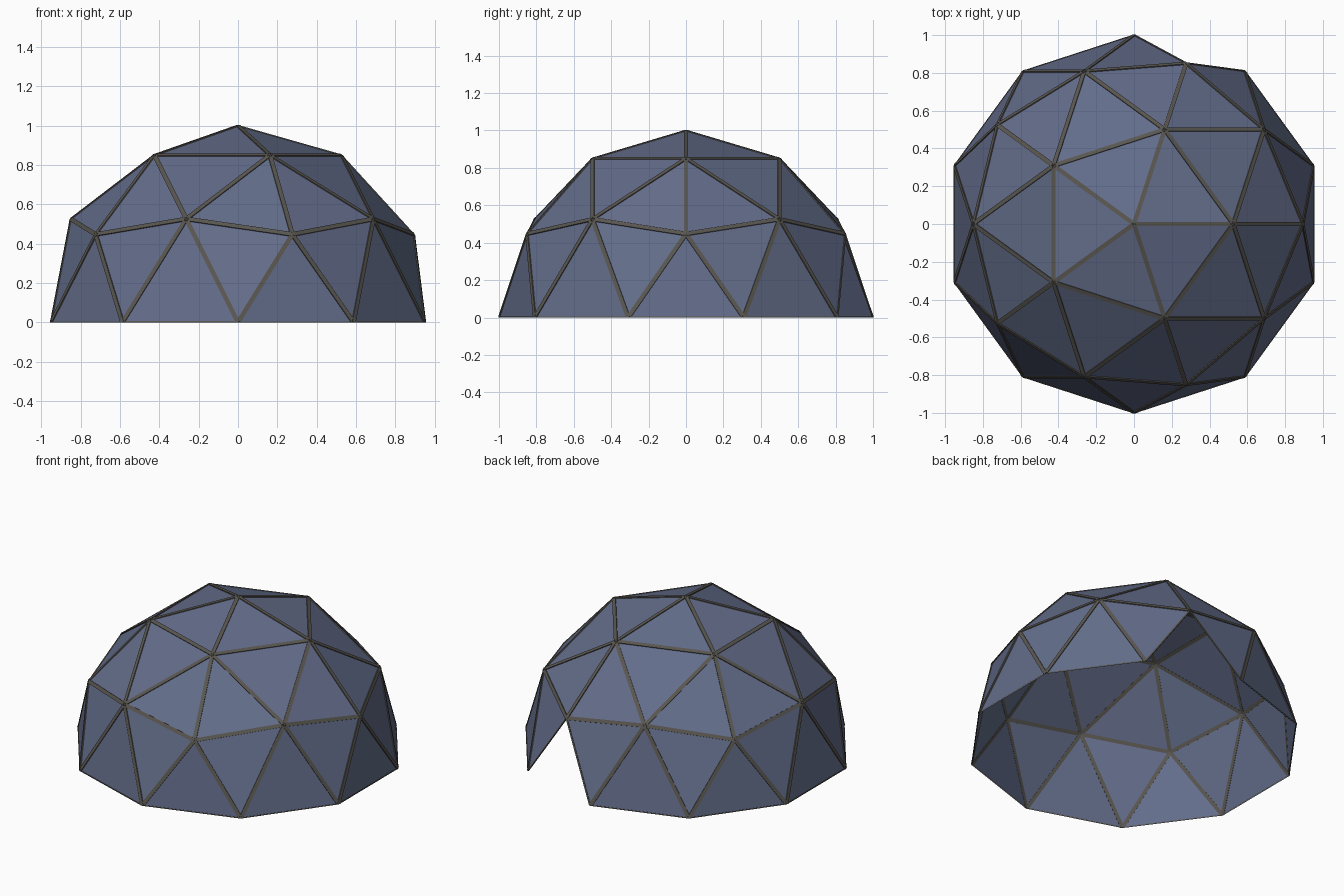
import bpy
import bmesh
from mathutils import Matrix, Vector

old = bpy.data.objects.get("Cube")
if old:
    bpy.data.objects.remove(old, do_unlink=True)


def make_material(name, rgb):
    mat = bpy.data.materials.new(name)
    mat.use_nodes = True
    colour = (*rgb, 1.0)
    mat.diffuse_color = colour
    bsdf = mat.node_tree.nodes["Principled BSDF"]
    bsdf.inputs["Base Color"].default_value = colour
    bsdf.inputs["Roughness"].default_value = 0.8
    return mat


def make_object(name, bm, mat):
    mesh = bpy.data.meshes.new(name)
    bm.to_mesh(mesh)
    bm.free()
    mesh.materials.append(mat)
    obj = bpy.data.objects.new(name, mesh)
    bpy.context.collection.objects.link(obj)
    return obj


panel_blue = make_material("slate_blue", (0.125, 0.153, 0.255))
strut_brown = make_material("grey_brown", (0.10, 0.093, 0.08))

# Dome panels: upper half of a geodesic sphere
dome = bmesh.new()
bmesh.ops.create_icosphere(dome, subdivisions=2, radius=1.0)
below = [v for v in dome.verts if v.co.z < -0.01]
bmesh.ops.delete(dome, geom=below, context='VERTS')

# Doorway: one triangular panel left out at the back
doorway = Vector((0.29, 0.89, 0.15))
door = min(dome.faces, key=lambda f: (f.calc_center_median() - doorway).length)
bmesh.ops.delete(dome, geom=[door], context='FACES')
dome.normal_update()

# Struts: flat battens along every seam, slimmer on the open borders
struts = bmesh.new()
for edge in dome.edges:
    a, b = (v.co for v in edge.verts)
    along = (b - a).normalized()
    out = sum((f.normal for f in edge.link_faces), Vector()).normalized()
    side = out.cross(along)
    width = 0.01 if edge.is_boundary else 0.023
    turn = Matrix((side, along, out)).transposed().to_4x4()
    size = Matrix.Diagonal((width, (b - a).length, 0.007, 1))
    bmesh.ops.create_cube(struts, size=1.0,
                          matrix=Matrix.Translation((a + b) / 2) @ turn @ size)

# Trim the battens level with the ground
geom = struts.verts[:] + struts.edges[:] + struts.faces[:]
bmesh.ops.bisect_plane(struts, geom=geom, plane_co=(0, 0, 0),
                       plane_no=(0, 0, 1), clear_inner=True)
bmesh.ops.recalc_face_normals(struts, faces=struts.faces)

make_object("dome_panels", dome, panel_blue)
make_object("frame_struts", struts, strut_brown)
